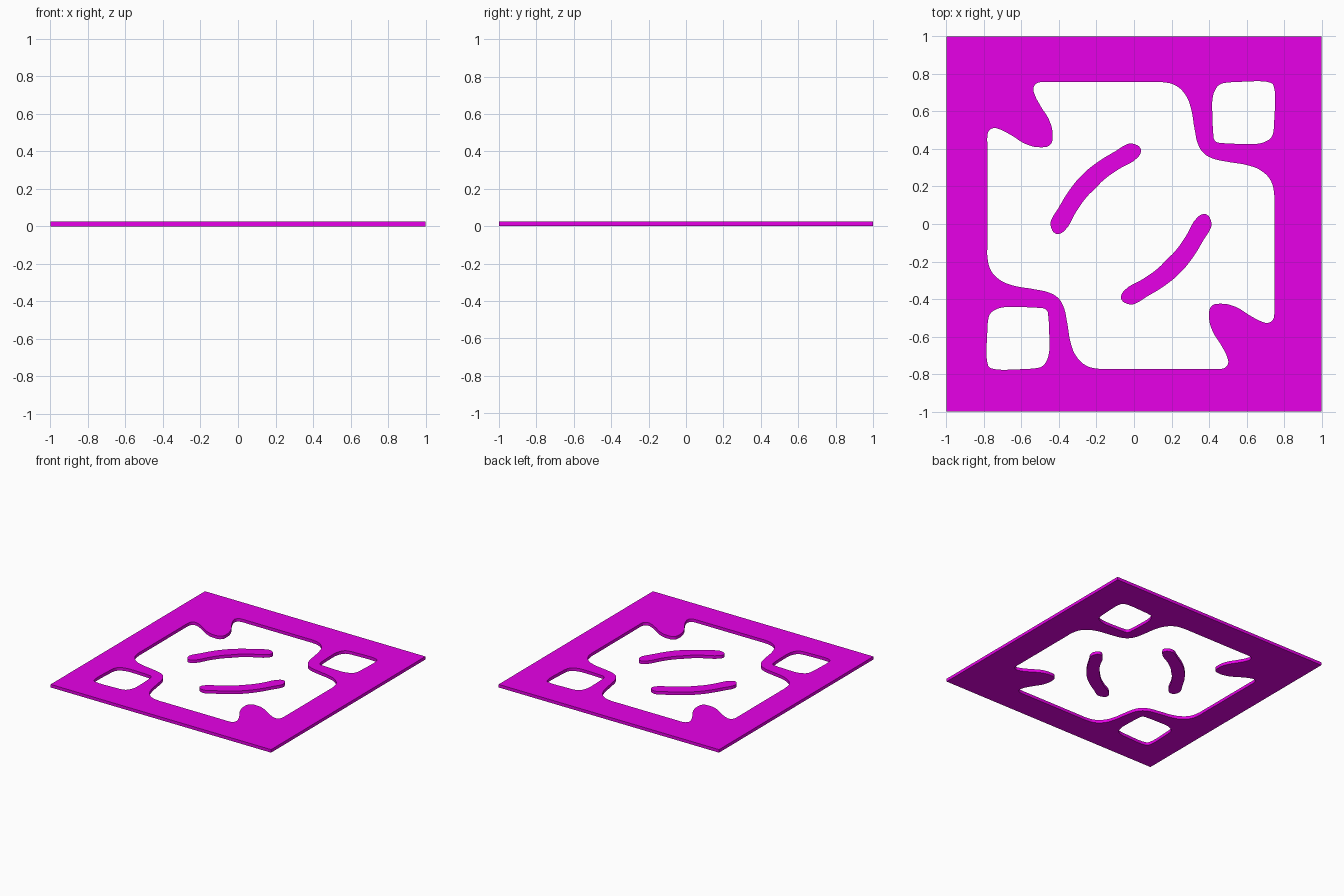
import bpy
import math

if "Cube" in bpy.data.objects:
    bpy.data.objects.remove(bpy.data.objects["Cube"])

THICK = 0.025
mat = bpy.data.materials.new("magenta")
mat.diffuse_color = (0.8, 0.0, 0.8, 1.0)
mat.use_nodes = True
mat.node_tree.nodes["Principled BSDF"].inputs["Base Color"].default_value = mat.diffuse_color


def add_loop(curve, pts, handle='AUTO'):
    s = curve.splines.new('BEZIER')
    s.bezier_points.add(len(pts) - 1)
    for bp, (x, y) in zip(s.bezier_points, pts):
        bp.co = (x, y, 0)
        bp.handle_left_type = bp.handle_right_type = handle
    s.use_cyclic_u = True
    s.resolution_u = 1 if handle == 'VECTOR' else 5


def mirrored(pts, sign):
    """Close a half outline by reflecting it over y = sign * x (ends lie on the axis)."""
    return pts + [(sign * y, sign * x) for x, y in reversed(pts[1:-1])]


def placed(pts, centre, turn=1):
    return [(turn * x + centre[0], turn * y + centre[1]) for x, y in pts]


def make_plate(name, loops):
    cu = bpy.data.curves.new(name, 'CURVE')
    cu.dimensions = '2D'
    cu.fill_mode = 'BOTH'
    cu.extrude = THICK / 2
    for pts, handle in loops:
        add_loop(cu, pts, handle)
    ob = bpy.data.objects.new(name, cu)
    bpy.context.collection.objects.link(ob)
    ob.location.z = THICK / 2
    bpy.ops.object.select_all(action='DESELECT')
    ob.select_set(True)
    bpy.context.view_layer.objects.active = ob
    bpy.ops.object.convert(target='MESH')
    ob = bpy.context.object
    bpy.ops.object.transform_apply(location=True)
    ob.data.materials.clear()
    ob.data.materials.append(mat)
    bpy.ops.object.shade_smooth_by_angle(angle=math.radians(35))


# Quarter outline of the large opening: tooth tip to the waist by the corner window
quarter = [(-0.43, 0.43), (-0.417, 0.482), (-0.433, 0.557), (-0.481, 0.637),
           (-0.513, 0.70), (-0.519, 0.733), (-0.503, 0.757), (-0.47, 0.765),
           (-0.44, 0.765), (0.12, 0.765), (0.16, 0.765), (0.239, 0.746),
           (0.292, 0.695), (0.319, 0.631), (0.34, 0.514), (0.359, 0.432),
           (0.387, 0.387)]
half = quarter + [(y, x) for x, y in reversed(quarter[:-1])]
opening = half + [(-x, -y) for x, y in half[1:-1]]

# Half outline of the rounded corner window
window = mirrored([(0.45, 0.45), (0.439, 0.495), (0.437, 0.525), (0.434, 0.635),
                   (0.435, 0.67), (0.447, 0.717), (0.472, 0.75), (0.515, 0.762),
                   (0.55, 0.764), (0.66, 0.769), (0.69, 0.769), (0.733, 0.764),
                   (0.755, 0.755)], 1)
# the window half above already spans both corners along the diagonal

# Half outline of the loose curved bar
bar = mirrored([(-0.261, 0.261), (-0.181, 0.328), (-0.085, 0.387), (-0.018, 0.426),
                (0.0, 0.429), (0.026, 0.423), (0.046, 0.41), (0.053, 0.385),
                (0.031, 0.35), (-0.069, 0.29), (-0.144, 0.236), (-0.19, 0.19)], -1)

C = (-0.017, -0.008)
make_plate("square_frame", [
    ([(-1, -1), (1, -1), (1, 1), (-1, 1)], 'VECTOR'),
    (placed(opening, C), 'AUTO'),
    (placed(window, C), 'AUTO'),
    (placed(window, C, -1), 'AUTO'),
])

B = (-0.016, 0.0)
make_plate("upper_curved_bar", [(placed(bar, B), 'AUTO')])
make_plate("lower_curved_bar", [(placed(bar, B, -1), 'AUTO')])
